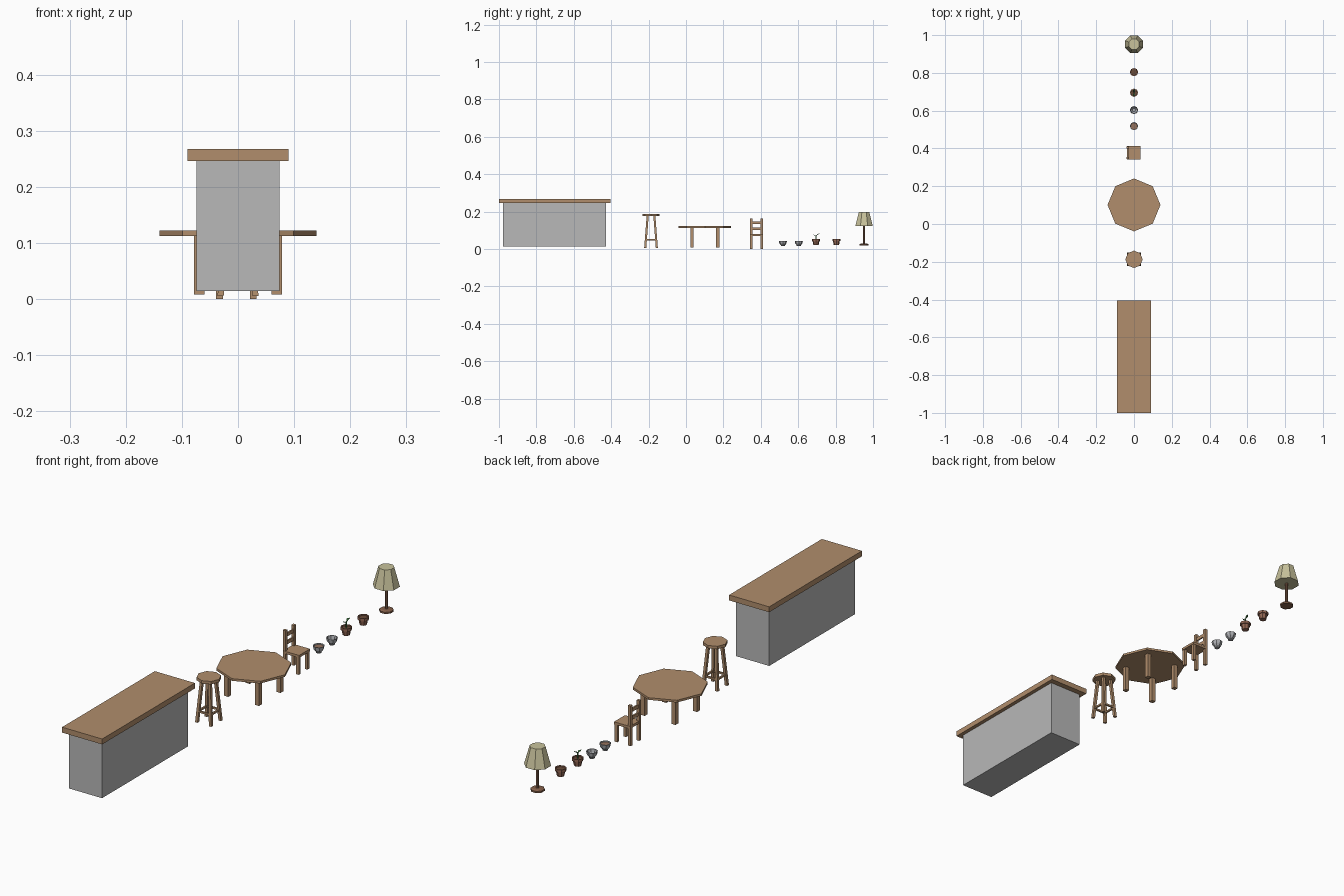
import bpy, bmesh
from math import sin, cos, pi
from mathutils import Vector

cube = bpy.data.objects.get("Cube")
if cube:
    bpy.data.objects.remove(cube)


def material(name, rgb):
    m = bpy.data.materials.new(name)
    m.use_nodes = True
    m.diffuse_color = (*rgb, 1)
    m.node_tree.nodes["Principled BSDF"].inputs["Base Color"].default_value = (*rgb, 1)
    return m


WOOD = material("light wood", (0.44, 0.27, 0.15))
STONE = material("counter grey", (0.48, 0.48, 0.48))
CREAM = material("lampshade cream", (0.58, 0.54, 0.33))
CLAY = material("clay", (0.30, 0.14, 0.09))
SOIL = material("soil", (0.14, 0.07, 0.04))
BROWN = material("lamp brown", (0.24, 0.12, 0.07))
BOWL = material("bowl grey", (0.42, 0.43, 0.45))
STEW = material("stew", (0.30, 0.17, 0.11))
GREEN = material("leaf green", (0.06, 0.22, 0.06))


def finish(name, bm, mat):
    bmesh.ops.recalc_face_normals(bm, faces=bm.faces)
    mesh = bpy.data.meshes.new(name)
    bm.to_mesh(mesh)
    bm.free()
    mesh.materials.append(mat)
    obj = bpy.data.objects.new(name, mesh)
    bpy.context.collection.objects.link(obj)
    return obj


def box(name, x, y, z, mat):
    """Box from three (low, high) ranges."""
    bm = bmesh.new()
    bmesh.ops.create_cube(bm, size=1)
    for v in bm.verts:
        v.co = [r[0] if c < 0 else r[1] for c, r in zip(v.co, (x, y, z))]
    return finish(name, bm, mat)


def lathe(name, y, profile, mat, sides=8, turn=0.0):
    """Faceted turned shape from (radius, height) points, capped at both ends."""
    bm = bmesh.new()
    rings = []
    for r, z in profile:
        angles = [turn + 2 * pi * i / sides for i in range(sides)]
        rings.append([bm.verts.new((r * cos(a), y + r * sin(a), z)) for a in angles])
    for lo, hi in zip(rings, rings[1:]):
        for i in range(sides):
            j = (i + 1) % sides
            bm.faces.new((lo[i], lo[j], hi[j], hi[i]))
    bm.faces.new(rings[0])
    bm.faces.new(rings[-1])
    return finish(name, bm, mat)


def bar(name, a, b, w, mat):
    """Square bar between two points, with level ends when it is upright."""
    a, b = Vector(a), Vector(b)
    d = b - a
    if abs(d.z) > d.length / 2:
        u, v = Vector((1, 0, 0)), Vector((0, 1, 0))
    else:
        u, v = d.cross(Vector((0, 0, 1))).normalized(), Vector((0, 0, 1))
    bm = bmesh.new()
    ends = []
    for p in (a, b):
        ends.append([bm.verts.new(p + (u * s + v * t) * w / 2)
                     for s, t in ((-1, -1), (1, -1), (1, 1), (-1, 1))])
    for i in range(4):
        j = (i + 1) % 4
        bm.faces.new((ends[0][i], ends[0][j], ends[1][j], ends[1][i]))
    bm.faces.new(ends[0])
    bm.faces.new(ends[1])
    return finish(name, bm, mat)


CORNERS = ((-1, -1), (1, -1), (1, 1), (-1, 1))

# Counter
box("counter_body", (-0.074, 0.074), (-0.978, -0.428), (0.015, 0.246), STONE)
box("counter_top", (-0.09, 0.09), (-1.0, -0.405), (0.246, 0.268), WOOD)

# Stool with splayed legs and a ring of rungs
SY = -0.187
lathe("stool_seat", SY, [(0.046, 0.176), (0.046, 0.188)], WOOD)
for i, (sx, sy) in enumerate(CORNERS):
    nx, ny = CORNERS[(i + 1) % 4]
    bar("stool_leg", (sx * 0.031, SY + sy * 0.031, 0.006),
        (sx * 0.018, SY + sy * 0.018, 0.177), 0.011, WOOD)
    bar("stool_rung", (sx * 0.028, SY + sy * 0.028, 0.05),
        (nx * 0.028, SY + ny * 0.028, 0.05), 0.007, WOOD)

# Table
TY = 0.101
lathe("table_top", TY, [(0.14, 0.113), (0.14, 0.122)], WOOD)
for sx, sy in CORNERS:
    x, y = sx * 0.069, TY + sy * 0.069
    box("table_leg", (x - 0.009, x + 0.009), (y - 0.009, y + 0.009), (0.008, 0.114), WOOD)

# Chair, its back on the -x side
CY = 0.377
box("chair_seat", (-0.037, 0.035), (CY - 0.035, CY + 0.035), (0.07, 0.08), WOOD)
for s in (-1, 1):
    y = CY + s * 0.028
    span = (y - 0.006, y + 0.006)
    box("chair_back_post", (-0.039, -0.027), span, (0, 0.163), WOOD)
    box("chair_front_leg", (0.021, 0.033), span, (0, 0.072), WOOD)
for z in (0.108, 0.14):
    box("chair_slat", (-0.036, -0.03), (CY - 0.024, CY + 0.024), (z - 0.007, z + 0.007), WOOD)

# Bowls, hollow with a foot; the first holds stew
for y in (0.518, 0.603):
    lathe("bowl", y, [(0.011, 0.016), (0.011, 0.02), (0.019, 0.03), (0.022, 0.044),
                      (0.019, 0.044), (0.016, 0.031), (0.009, 0.023)], BOWL)
lathe("stew", 0.518, [(0.017, 0.036), (0.0185, 0.04)], STEW)

# Flower pots with a thick rim and soil
for y in (0.695, 0.804):
    lathe("pot", y, [(0.014, 0.021), (0.018, 0.042), (0.022, 0.042), (0.022, 0.053),
                     (0.018, 0.053), (0.017, 0.046)], CLAY)
    lathe("pot_soil", y, [(0.017, 0.045), (0.0175, 0.049)], SOIL)

# Seedling
PY = 0.695
bar("seedling_stem", (0, PY, 0.047), (0, PY, 0.074), 0.004, GREEN)
for s, rise in ((-1, 0.006), (1, 0.011)):
    bm = bmesh.new()
    base = bm.verts.new((0, PY, 0.07))
    left = bm.verts.new((-0.006, PY + s * 0.01, 0.07 + rise))
    tip = bm.verts.new((s * 0.004, PY + s * 0.02, 0.072 + rise))
    right = bm.verts.new((0.006, PY + s * 0.01, 0.07 + rise))
    low = bm.verts.new((0, PY + s * 0.01, 0.067 + rise))
    for f in ((base, left, tip), (base, tip, right), (base, low, left),
              (low, tip, left), (base, right, low), (low, right, tip)):
        bm.faces.new(f)
    finish("seedling_leaf", bm, GREEN)

# Table lamp
LY = 0.952
lathe("lamp_base", LY, [(0.027, 0.018), (0.027, 0.025), (0.02, 0.029)], BROWN, turn=pi / 8)
lathe("lamp_pole", LY, [(0.006, 0.027), (0.006, 0.135)], BROWN, turn=pi / 8)
lathe("lamp_shade", LY, [(0.051, 0.122), (0.03, 0.198)], CREAM, turn=pi / 8)
